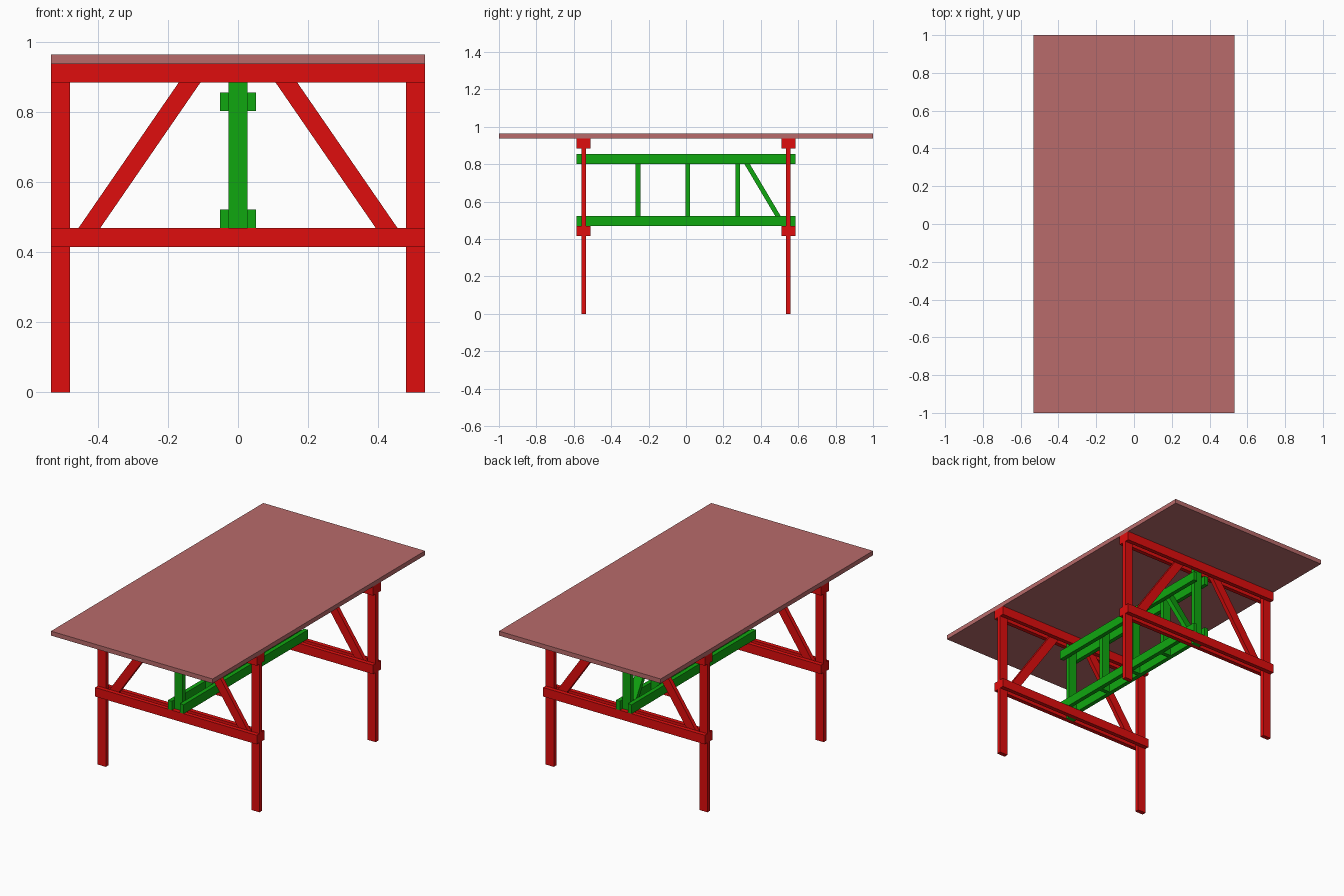
import bpy, bmesh

if "Cube" in bpy.data.objects:
    bpy.data.objects.remove(bpy.data.objects["Cube"])


def material(name, color):
    m = bpy.data.materials.new(name)
    m.diffuse_color = (*color, 1)
    m.use_nodes = True
    m.node_tree.nodes["Principled BSDF"].inputs["Base Color"].default_value = m.diffuse_color
    return m


RED = material("red_paint", (0.74, 0.004, 0.004))
GREEN = material("green_paint", (0.005, 0.39, 0.005))
PINK = material("top_paint", (0.48, 0.145, 0.145))


def prism(name, pts, axis, lo, hi, mat):
    """Extrude a profile of (horizontal, z) points along 'x' or 'y' from lo to hi."""
    bm = bmesh.new()
    place = (lambda h, z: (lo, h, z)) if axis == 'x' else (lambda h, z: (h, lo, z))
    face = bm.faces.new([bm.verts.new(place(h, z)) for h, z in pts])
    ext = bmesh.ops.extrude_face_region(bm, geom=[face])
    moved = [v for v in ext["geom"] if isinstance(v, bmesh.types.BMVert)]
    d = hi - lo
    bmesh.ops.translate(bm, verts=moved, vec=(d, 0, 0) if axis == 'x' else (0, d, 0))
    bmesh.ops.recalc_face_normals(bm, faces=bm.faces)
    mesh = bpy.data.meshes.new(name)
    bm.to_mesh(mesh)
    bm.free()
    mesh.materials.append(mat)
    ob = bpy.data.objects.new(name, mesh)
    bpy.context.collection.objects.link(ob)


def board(name, x, y, z, mat):
    """Axis-aligned board from (min, max) ranges."""
    prism(name, [(x[0], z[0]), (x[1], z[0]), (x[1], z[1]), (x[0], z[1])], 'y', *y, mat)


def around(c, width):
    return (c - width / 2, c + width / 2)


T, W = 0.025, 0.0535         # board thickness and width
HALF = 0.5333                # half width of the table
FRAME_Y = 0.5475             # centre of each end frame
RAIL_LOW, RAIL_TOP = (0.415, 0.4685), (0.883, 0.9365)

# Table top
board("table_top", (-HALF, HALF), (-1, 1), (0.9365, 0.963), PINK)

# End frames: legs and braces sandwiched between paired rails
for end, s in (("front", -1), ("back", 1)):
    yc = s * FRAME_Y
    mid = around(yc, T)
    for side, k in (("left", -1), ("right", 1)):
        board(f"{end}_{side}_leg", around(k * (HALF - W / 2), W), mid, (0, 0.9365), RED)
        # Brace with level cut ends, tucked between the rails
        slope = 0.2855 / 0.4145
        x_at = lambda x0, z: k * (x0 - (z - 0.4685) * slope)
        prism(f"{end}_{side}_brace",
              [(x_at(0.455, 0.44), 0.44), (x_at(0.393, 0.44), 0.44),
               (x_at(0.393, 0.91), 0.91), (x_at(0.455, 0.91), 0.91)],
              'y', *mid, RED)
    for level, z in (("lower", RAIL_LOW), ("upper", RAIL_TOP)):
        for face, o in (("outer", T), ("inner", -T)):
            board(f"{end}_{level}_{face}_rail", (-HALF, HALF), around(yc + s * o, T), z, RED)
    # Centre post carrying the long truss
    board(f"{end}_centre_post", around(0, W), mid, (0.415, 0.9365), GREEN)

# Long truss: paired beams either side of the posts
for level, z in (("lower", (0.4685, 0.522)), ("upper", (0.802, 0.8555))):
    for side, k in (("left", -1), ("right", 1)):
        board(f"{level}_{side}_beam", around(k * (W + T) / 2, T), (-0.585, 0.585), z, GREEN)

# Truss uprights
for i, y in enumerate((-0.257, 0.01, 0.277)):
    board(f"truss_upright_{i + 1}", around(0, W), around(y, T), (0.4685, 0.8555), GREEN)

# Single truss diagonal towards the back
slope = 0.166 / 0.28
y_at = lambda z: 0.492 - (z - 0.522) * slope
prism("truss_diagonal",
      [(y_at(z) + o, z) for z, o in ((0.4685, -0.0145), (0.4685, 0.0145),
                                     (0.8555, 0.0145), (0.8555, -0.0145))],
      'x', *around(0, W), GREEN)
